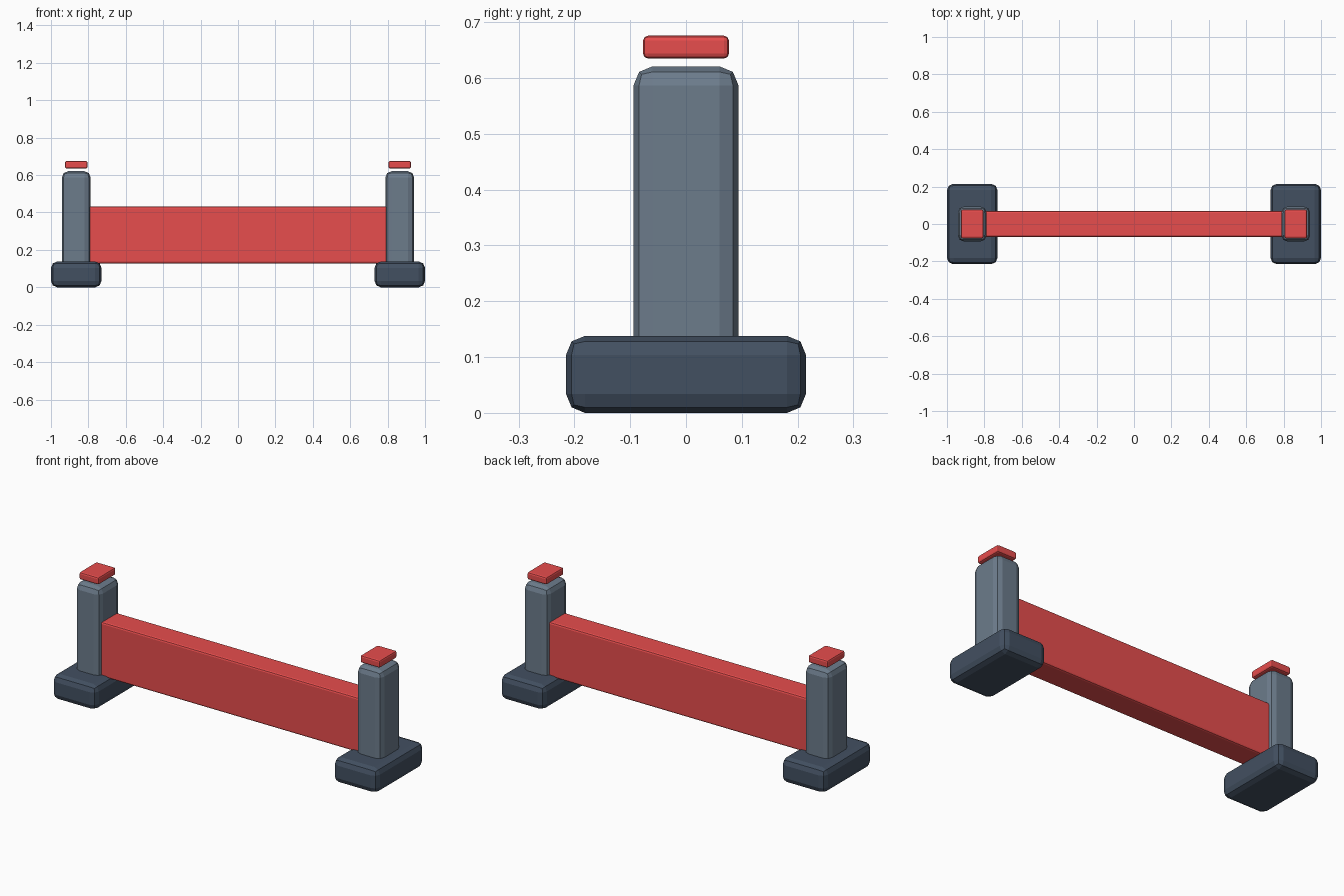
import bpy, bmesh

if "Cube" in bpy.data.objects:
    bpy.data.objects.remove(bpy.data.objects["Cube"])


def material(name, rgb):
    m = bpy.data.materials.new(name)
    m.diffuse_color = (*rgb, 1)
    m.use_nodes = True
    m.node_tree.nodes["Principled BSDF"].inputs["Base Color"].default_value = m.diffuse_color
    return m


red = material("red", (0.80, 0.075, 0.075))
slate = material("slate", (0.15, 0.20, 0.26))
navy = material("dark_slate", (0.055, 0.08, 0.12))


def block(name, x, y, z, bevel, mat):
    """Box between the given (min, max) ranges with rounded edges."""
    bm = bmesh.new()
    bmesh.ops.create_cube(bm, size=1)
    for v in bm.verts:
        for i, (lo, hi) in enumerate((x, y, z)):
            v.co[i] = lo if v.co[i] < 0 else hi
    bmesh.ops.bevel(bm, geom=bm.edges[:], offset=bevel, segments=2,
                    profile=0.5, affect='EDGES')
    me = bpy.data.meshes.new(name)
    bm.to_mesh(me)
    bm.free()
    me.materials.append(mat)
    ob = bpy.data.objects.new(name, me)
    bpy.context.collection.objects.link(ob)
    return ob


# Crossbar panel, ends tucked into the posts
block("barrier_panel", (-0.815, 0.815), (-0.07, 0.07), (0.127, 0.431), 0.01, red)

# Foot, post and floating cap at each end
for side, s in (("left", -1), ("right", 1)):
    c = 0.865 * s
    block(f"{side}_foot", (c - 0.135, c + 0.135), (-0.215, 0.215), (0, 0.138), 0.034, navy)
    block(f"{side}_post", (c - 0.077, c + 0.077), (-0.094, 0.094), (0.08, 0.621), 0.034, slate)
    block(f"{side}_cap", (c - 0.06, c + 0.06), (-0.077, 0.077), (0.635, 0.676), 0.009, red)
